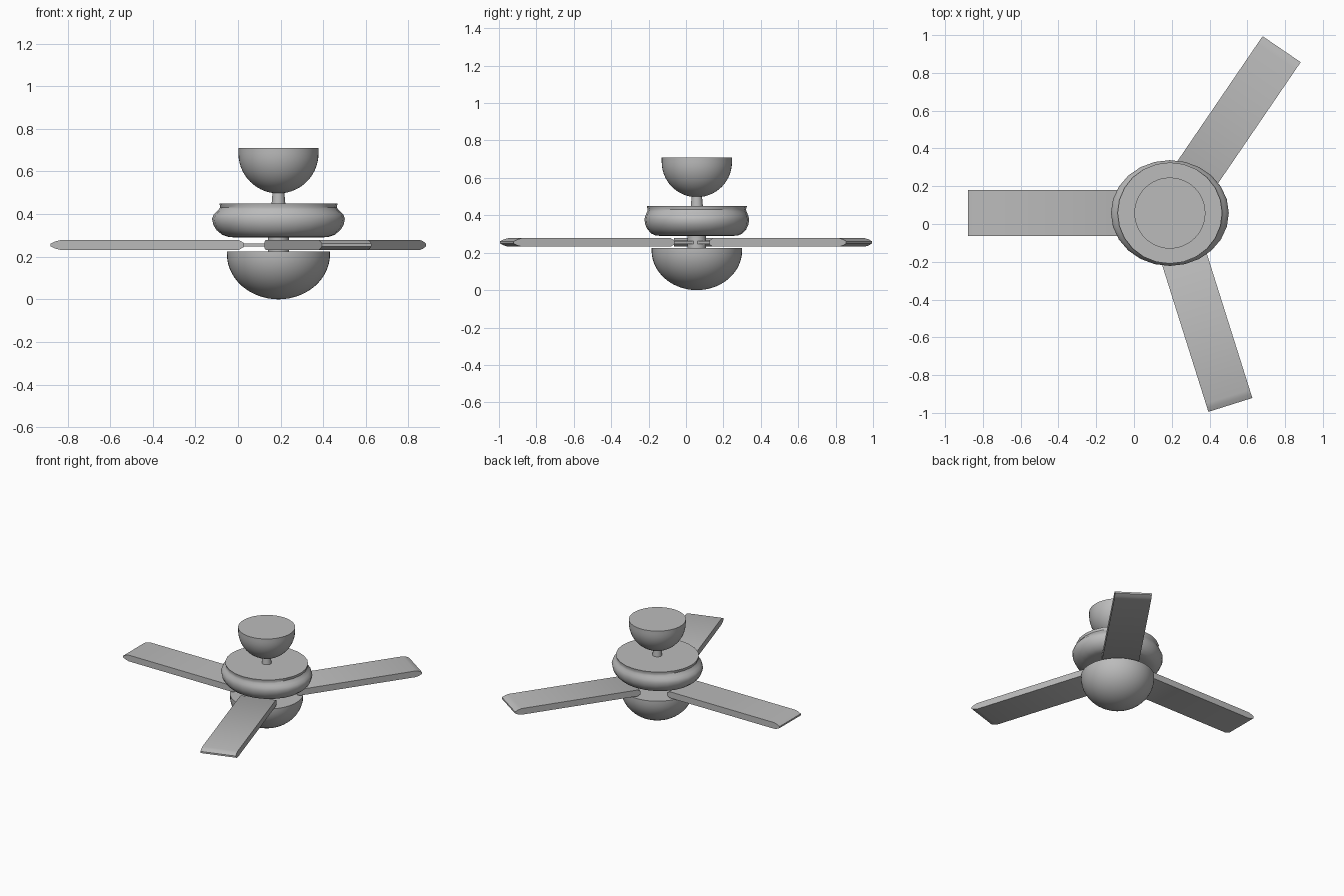
import bpy, bmesh, math
from mathutils import Matrix

if "Cube" in bpy.data.objects:
    bpy.data.objects.remove(bpy.data.objects["Cube"])

HUB = (0.19, 0.058)   # vertical axis of the fan

grey = bpy.data.materials.new("mid grey")
grey.diffuse_color = (0.5, 0.5, 0.5, 1)
grey.use_nodes = True
grey.node_tree.nodes["Principled BSDF"].inputs["Base Color"].default_value = grey.diffuse_color


def finish(bm, name, angle=35):
    bmesh.ops.recalc_face_normals(bm, faces=bm.faces)
    mesh = bpy.data.meshes.new(name)
    bm.to_mesh(mesh)
    bm.free()
    mesh.materials.append(grey)
    obj = bpy.data.objects.new(name, mesh)
    bpy.context.collection.objects.link(obj)
    bpy.ops.object.select_all(action='DESELECT')
    obj.select_set(True)
    bpy.context.view_layer.objects.active = obj
    bpy.ops.object.shade_smooth_by_angle(angle=math.radians(angle))
    return obj


def lathe(name, profile, sides=48):
    """Closed turned solid from (z, radius_x, radius_y) rings."""
    bm = bmesh.new()
    rings = []
    for z, rx, ry in profile:
        rings.append([bm.verts.new((HUB[0] + rx * math.cos(2 * math.pi * i / sides),
                                    HUB[1] + ry * math.sin(2 * math.pi * i / sides), z))
                      for i in range(sides)])
    for a, b in zip(rings, rings[1:]):
        for i in range(sides):
            j = (i + 1) % sides
            bm.faces.new((a[i], a[j], b[j], b[i]))
    bm.faces.new(rings[0])
    bm.faces.new(rings[-1])
    return finish(bm, name)


def bowl(name, bottom, rim, top, radius, steps=14):
    """Half ellipsoid with a short straight rim and a flat lid."""
    prof = []
    for k in range(steps + 1):
        t = max(0.02, k / steps) * math.pi / 2
        r = radius * math.sin(t)
        prof.append((rim - (rim - bottom) * math.cos(t), r, r))
    prof.append((top, radius, radius))
    return lathe(name, prof)


# Ceiling canopy, rod, hub and light bowl
bowl("ceiling_canopy", 0.497, 0.685, 0.71, 0.188)
lathe("down_rod", [(0.44, 0.033, 0.033), (0.51, 0.027, 0.027)], 24)
lathe("hub_shaft", [(0.215, 0.05, 0.05), (0.30, 0.05, 0.05)], 24)
bowl("light_bowl", 0.0, 0.212, 0.225, 0.242)

# Motor housing with a bulging waist, slightly wider along x
lathe("motor_housing", [
    (0.290, 0.200, 0.195), (0.293, 0.235, 0.222), (0.302, 0.263, 0.243),
    (0.325, 0.291, 0.264), (0.350, 0.306, 0.276), (0.378, 0.312, 0.280),
    (0.396, 0.305, 0.276), (0.410, 0.292, 0.270), (0.422, 0.280, 0.265),
    (0.432, 0.274, 0.263), (0.450, 0.277, 0.268)], 24)


# Blades and their thin arms
def blade(number, angle, length):
    place = Matrix.Translation((HUB[0], HUB[1], 0.255)) @ Matrix.Rotation(math.radians(angle), 4, 'Z')
    side = [(0.165, 0.011), (0.185, 0.0225), (length - 0.045, 0.0225),
            (length - 0.022, 0.0165), (length, 0.006)]
    outline = side + [(x, -h) for x, h in reversed(side)]
    bm = bmesh.new()
    left, right = ([bm.verts.new(place @ Matrix.Translation((x, y, z)).to_translation())
                    for x, z in outline] for y in (-0.122, 0.122))
    bm.faces.new(left)
    bm.faces.new(right)
    n = len(outline)
    for i in range(n):
        j = (i + 1) % n
        bm.faces.new((left[i], left[j], right[j], right[i]))
    finish(bm, f"blade_{number}")

    bm = bmesh.new()
    bmesh.ops.create_cube(bm, size=1, matrix=place @ Matrix.Translation((0.11, 0, 0))
                          @ Matrix.Diagonal((0.16, 0.08, 0.016, 1)))
    finish(bm, f"blade_arm_{number}")


for number, (angle, length) in enumerate([(180, 1.07), (55.7, 1.05), (-72.5, 1.065)], 1):
    blade(number, angle, length)
